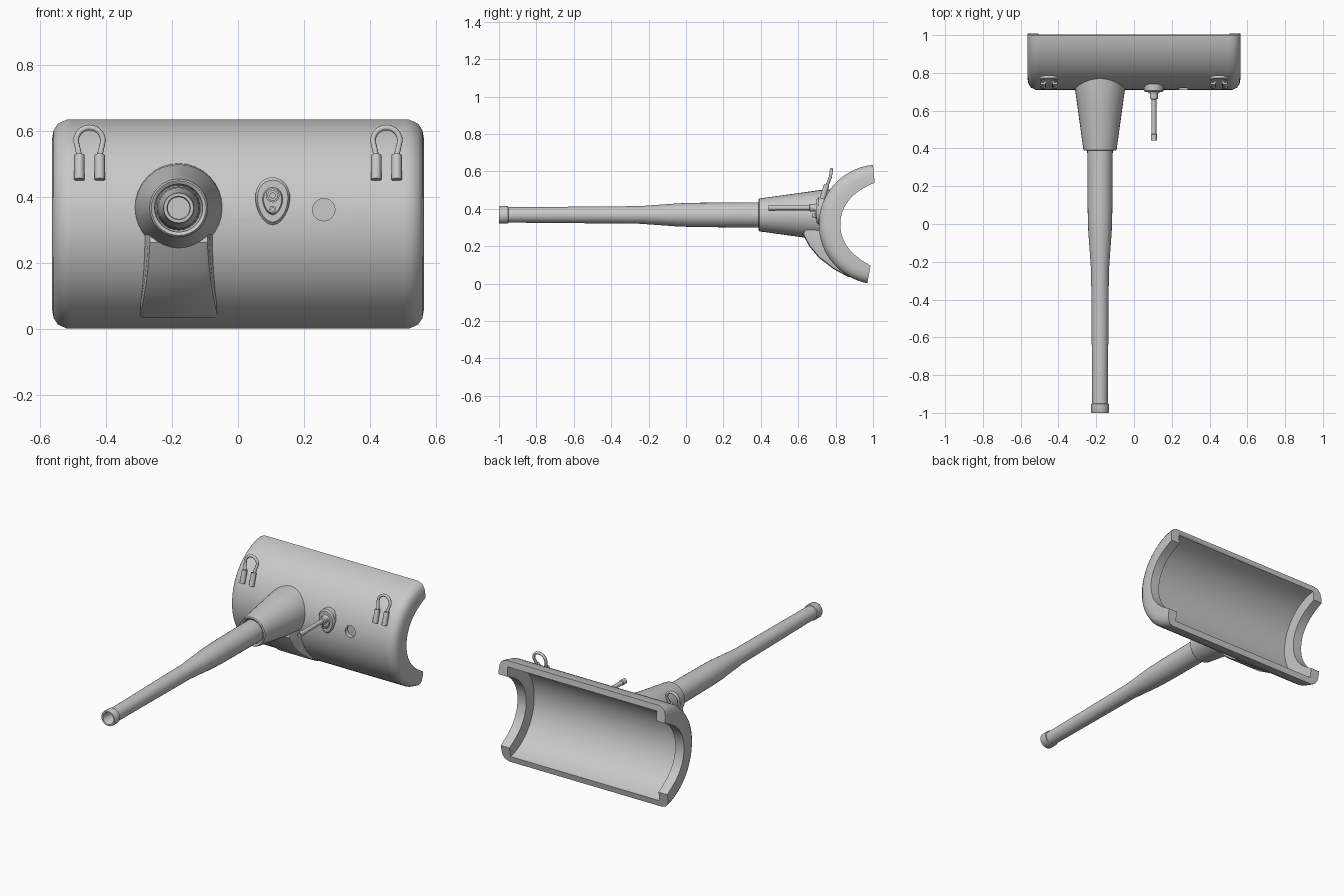
import bpy, bmesh, math

if "Cube" in bpy.data.objects:
    bpy.data.objects.remove(bpy.data.objects["Cube"])

grey = bpy.data.materials.new("plain_grey")
grey.diffuse_color = (0.58, 0.58, 0.58, 1)
grey.use_nodes = True
grey.node_tree.nodes["Principled BSDF"].inputs["Base Color"].default_value = grey.diffuse_color
CY, CZ, R = 1.03, 0.316, 0.32      # axis and radius of the curved shield
GX, GZ = -0.18, 0.367              # gun axis


def finish(name, bm, angle=35):
    bmesh.ops.remove_doubles(bm, verts=bm.verts, dist=1e-5)
    bmesh.ops.recalc_face_normals(bm, faces=bm.faces)
    me = bpy.data.meshes.new(name)
    bm.to_mesh(me)
    bm.free()
    ob = bpy.data.objects.new(name, me)
    bpy.context.collection.objects.link(ob)
    me.materials.append(grey)
    smooth(ob, angle)
    return ob


def smooth(ob, angle=35):
    bpy.ops.object.select_all(action='DESELECT')
    ob.select_set(True)
    bpy.context.view_layer.objects.active = ob
    bpy.ops.object.shade_smooth_by_angle(angle=math.radians(angle))


def loft(bm, rings, close=False, caps=False):
    rows = [[bm.verts.new(p) for p in r] for r in rings]
    pairs = list(zip(rows, rows[1:])) + ([(rows[-1], rows[0])] if close else [])
    for a, b in pairs:
        for i in range(len(a)):
            j = (i + 1) % len(a)
            bm.faces.new((a[i], a[j], b[j], b[i]))
    if caps:
        bm.faces.new(rows[0])
        bm.faces.new(rows[-1])
    return rows


def lathe(name, x, z, prof, n=28):
    """Solid of revolution about y; prof holds (radius, y)."""
    bm = bmesh.new()
    rings = [[(x + r * math.cos(2 * math.pi * i / n), y, z + r * math.sin(2 * math.pi * i / n))
              for i in range(n)] for r, y in prof]
    loft(bm, rings, caps=True)
    return finish(name, bm)


def cut(ob, cutter, angle=35):
    cutter.hide_render = True
    m = ob.modifiers.new("cut", 'BOOLEAN')
    m.operation, m.solver, m.object = 'DIFFERENCE', 'EXACT', cutter
    bpy.ops.object.select_all(action='DESELECT')
    ob.select_set(True)
    bpy.context.view_layer.objects.active = ob
    bpy.ops.object.modifier_apply(modifier=m.name)
    bpy.data.objects.remove(cutter)
    smooth(ob, angle)


# Curved shield: thin shell with thick, scooped end plates
N = 36
A0, A1 = math.radians(95.4), math.radians(259)


def section(x, inset, thick):
    pts = []
    for i in range(N + 1):
        a = A0 + (A1 - A0) * i / N
        r = R - inset
        pts.append((x, CY + r * math.cos(a), CZ + r * math.sin(a)))
    for i in range(N, -1, -1):
        a = A0 + (A1 - A0) * i / N
        flare = abs(2 * i / N - 1) ** 6 * 0.02
        r = 0.205 + flare if thick else 0.283
        pts.append((x, CY + r * math.cos(a), CZ + r * math.sin(a)))
    return pts


half = [(0.564, 0.06, 1), (0.559, 0.032, 1), (0.546, 0.012, 1), (0.52, 0, 1), (0.505, 0, 1), (0.505, 0, 0)]
bm = bmesh.new()
rows = loft(bm, [section(-x, s, t) for x, s, t in half] + [section(x, s, t) for x, s, t in reversed(half)])
M = 2 * N + 1
for row in (rows[0], rows[-1]):
    for i in range(N):
        bm.faces.new((row[i], row[i + 1], row[M - i - 1], row[M - i]))
shield = finish("shield", bm)

# Round sight recess in the shield
cut(shield, lathe("sight_cutter", 0.26, 0.362, [(0.034, 0.65), (0.034, 0.738)], 24))


def core():
    """Cylinder that trims parts flush inside the shield wall."""
    bm = bmesh.new()
    loft(bm, [[(x, CY + 0.3 * math.cos(2 * math.pi * i / 64), CZ + 0.3 * math.sin(2 * math.pi * i / 64))
               for i in range(64)] for x in (-1, 1)], caps=True)
    return finish("core_cutter", bm)


# Conical gun sleeve with recessed mouth
sleeve = lathe("gun_sleeve", GX, GZ, [(0.066, 0.43), (0.071, 0.42), (0.073, 0.394), (0.083, 0.388), (0.088, 0.393),
                                      (0.122, 0.64), (0.132, 0.71), (0.137, 0.80)], 32)
cut(sleeve, core())

# Fairing beneath the sleeve
prof = [(0.80, 0.37), (0.66, 0.37), (0.625, 0.262), (0.66, 0.198), (0.71, 0.138),
        (0.79, 0.077), (0.87, 0.034), (0.95, 0.06)]
bm = bmesh.new()
loft(bm, [[(GX + s * (0.09 + 0.13 * max(0, y - 0.62)), y, z) for y, z in prof] for s in (-1, 1)], caps=True)
bmesh.ops.recalc_face_normals(bm, faces=bm.faces)
edges = [e for e in bm.edges if abs(e.verts[0].co.x - e.verts[1].co.x) < 0.08]
bmesh.ops.bevel(bm, geom=edges, offset=0.015, segments=2, profile=0.5, affect='EDGES')
cut(finish("sleeve_fairing", bm), core(), 40)

# Barrel with muzzle collar and bore
lathe("gun_barrel", GX, GZ, [(0.033, -0.8), (0.033, -0.995), (0.036, -1.0), (0.045, -1.0), (0.047, -0.996),
                             (0.047, -0.952), (0.041, -0.95), (0.044, -0.6), (0.047, -0.25), (0.054, -0.15),
                             (0.062, -0.04), (0.065, 0.06), (0.068, 0.44)])


# Pear-shaped mount for the small gun
def pear(y, s):
    pts = []
    for i in range(32):
        a = 2 * math.pi * i / 32
        w = 0.052 + 0.008 * math.sin(a)
        pts.append((0.105 + s * w * math.cos(a), y, 0.388 + s * 0.072 * math.sin(a)))
    return pts


bm = bmesh.new()
loft(bm, [pear(0.74, 1), pear(0.708, 1), pear(0.699, 0.88), pear(0.699, 0.58), pear(0.690, 0.52)], caps=True)
finish("small_gun_mount", bm)
lathe("small_gun_barrel", 0.105, 0.405, [(0.008, 0.48), (0.008, 0.442), (0.016, 0.442), (0.016, 0.475),
                                         (0.013, 0.477), (0.013, 0.66), (0.021, 0.662), (0.021, 0.755)], 16)
lathe("small_gun_sight", 0.105, 0.363, [(0.005, 0.69), (0.005, 0.676), (0.011, 0.676), (0.011, 0.72)], 14)


# Lifting loops: swept tubes with thicker feet
def tube(name, pts, radius):
    cu = bpy.data.curves.new(name, 'CURVE')
    cu.dimensions = '3D'
    cu.bevel_depth, cu.bevel_resolution, cu.use_fill_caps = radius, 3, True
    sp = cu.splines.new('POLY')
    sp.points.add(len(pts) - 1)
    for p, co in zip(sp.points, pts):
        p.co = (*co, 1)
    cu.materials.append(grey)
    ob = bpy.data.objects.new(name, cu)
    bpy.context.collection.objects.link(ob)
    bpy.ops.object.select_all(action='DESELECT')
    ob.select_set(True)
    bpy.context.view_layer.objects.active = ob
    bpy.ops.object.convert(target='MESH')
    smooth(bpy.context.object, 40)


for side, tag in ((-1, "left"), (1, "right")):
    x = side * 0.45
    arch = [(x + 0.041 * math.cos(a), 0.772 + 0.006 * math.sin(a), 0.57 + 0.041 * math.sin(a))
            for a in (math.pi * i / 14 for i in range(15))]
    tube("lifting_loop_" + tag, [(x + 0.031, 0.747, 0.50), (x + 0.033, 0.758, 0.535)] + arch
         + [(x - 0.033, 0.758, 0.535), (x - 0.031, 0.747, 0.50)], 0.0085)
    for s in (-1, 1):
        tube("loop_foot_" + tag, [(x + s * 0.031, 0.729, 0.453), (x + s * 0.031, 0.752, 0.528)], 0.0155)
